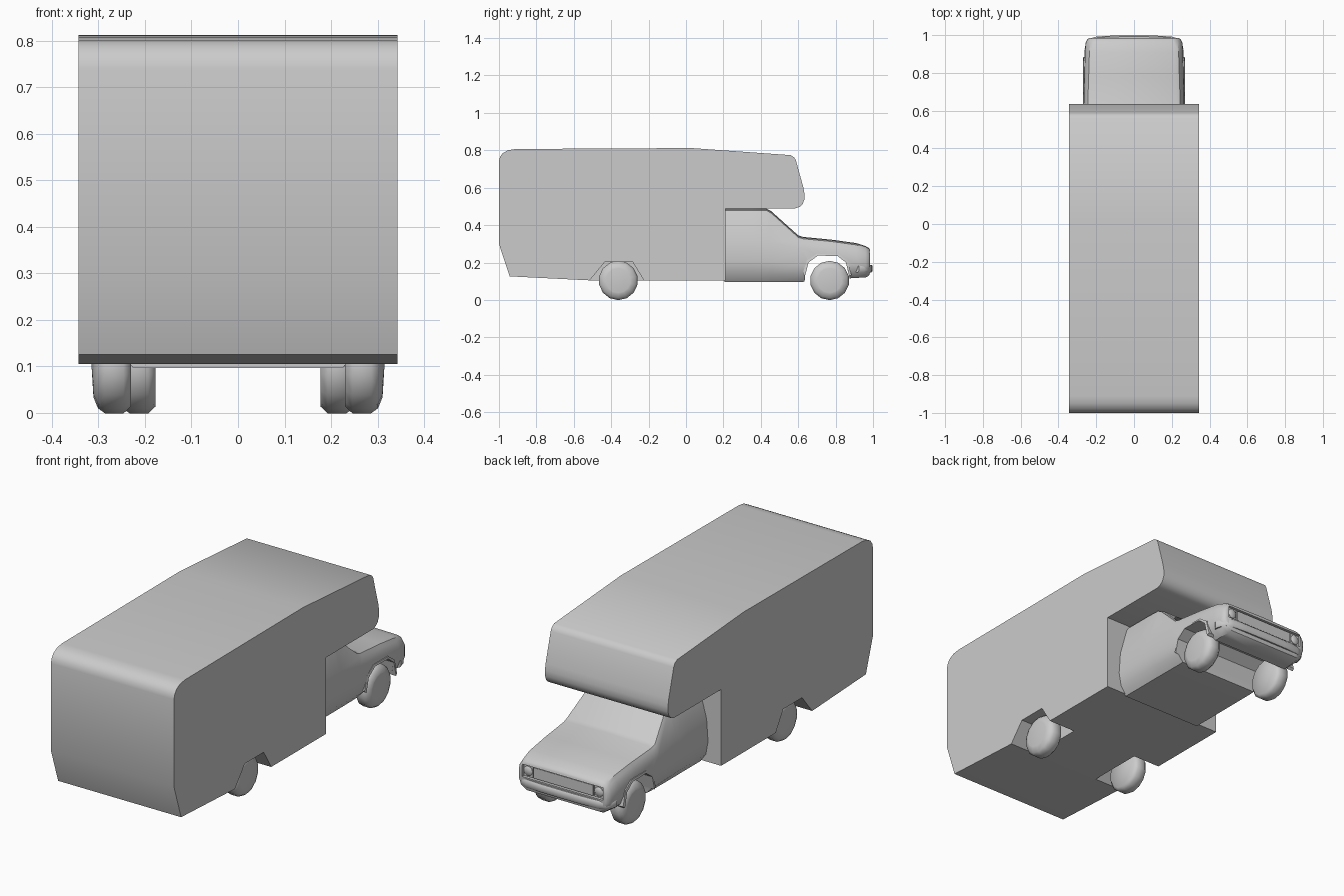
import bpy, bmesh, math
from mathutils import Matrix

if "Cube" in bpy.data.objects:
    bpy.data.objects.remove(bpy.data.objects["Cube"])


def finish(name, bm, angle=30, smooth=True):
    bmesh.ops.remove_doubles(bm, verts=bm.verts, dist=1e-5)
    bmesh.ops.recalc_face_normals(bm, faces=bm.faces)
    me = bpy.data.meshes.new(name)
    bm.to_mesh(me)
    bm.free()
    ob = bpy.data.objects.new(name, me)
    bpy.context.collection.objects.link(ob)
    if smooth:
        shade(ob, angle)
    return ob


def shade(ob, angle=30):
    bpy.ops.object.select_all(action='DESELECT')
    ob.select_set(True)
    bpy.context.view_layer.objects.active = ob
    bpy.ops.object.shade_smooth_by_angle(angle=math.radians(angle))


def loft(name, rings, angle=30, smooth=True):
    """Join rings of equal point count and cap both ends."""
    bm = bmesh.new()
    vs = [[bm.verts.new(p) for p in r] for r in rings]
    n = len(rings[0])
    for a, b in zip(vs, vs[1:]):
        for i in range(n):
            bm.faces.new((a[i], a[(i + 1) % n], b[(i + 1) % n], b[i]))
    bm.faces.new(vs[0])
    bm.faces.new(vs[-1])
    return finish(name, bm, angle, smooth)


def prism(name, prof, x0, x1, smooth=True):
    """Side profile (y, z) pushed across x."""
    return loft(name, [[(x, y, z) for y, z in prof] for x in (x0, x1)], 30, smooth)


def box(name, x0, x1, y0, y1, z0, z1):
    return prism(name, [(y0, z0), (y1, z0), (y1, z1), (y0, z1)], x0, x1, False)


def cut(ob, cutter):
    cutter.hide_render = True
    m = ob.modifiers.new("cut", 'BOOLEAN')
    m.object = cutter
    m.solver = 'EXACT'
    bpy.context.view_layer.objects.active = ob
    bpy.ops.object.modifier_apply(modifier=m.name)
    bpy.data.objects.remove(cutter)


def lathe_x(name, prof, seg, loc, side, angle=35):
    """Turn (radius, x) profile about the x axis."""
    bm = bmesh.new()
    vs = [bm.verts.new((x, 0, r)) for r, x in prof]
    es = [bm.edges.new(p) for p in zip(vs, vs[1:])]
    bmesh.ops.spin(bm, geom=vs + es, cent=(0, 0, 0), axis=(1, 0, 0),
                   angle=2 * math.pi, steps=seg)
    bmesh.ops.scale(bm, verts=bm.verts, vec=(side, 1, 1))
    bmesh.ops.translate(bm, verts=bm.verts, vec=loc)
    return finish(name, bm, angle)


# Living box with overhang above the cab
house = prism("camper_body", [
    (-1, .30), (-.943, .126), (-.52, .105), (.21, .105), (.21, .49), (.585, .49),
    (.607, .497), (.624, .513), (.633, .537), (.634, .565), (.628, .60),
    (.588, .745), (.579, .762), (.56, .774), (.03, .812), (-.91, .807),
    (-.95, .801), (-.98, .785), (-.995, .763), (-1, .74)], -.343, .343)
for s in (-1, 1):
    cut(house, prism("rear_arch_cutter", [(-.53, .09), (-.515, .105), (-.435, .202),
                                          (-.285, .202), (-.225, .105), (-.21, .09)],
                     s * .19, s * .40, False))
shade(house)


# Cab: cross-sections from rear wall to nose
def section(y, zb, w, zbelt, wb, wt, zt):
    h = zbelt - zb
    half = [(w - .045, zb), (w - .012, zb + h * .2), (w, zb + h * .5), (wb, zbelt),
            (wt, zt - .026), (wt - .010, zt - .010), (wt - .03, zt - .003)]
    pts = [(0, zb)] + half + [(0, zt)] + [(-x, z) for x, z in reversed(half)]
    return [(x, y, z) for x, z in pts]


cab = loft("cab", [section(*s) for s in [
    (.205, .096, .270, .32, .262, .222, .489),
    (.35, .096, .270, .32, .262, .222, .489),
    (.43, .096, .270, .315, .262, .220, .488),
    (.455, .096, .270, .31, .262, .221, .475),
    (.60, .096, .269, .28, .266, .256, .345),
    (.625, .097, .269, .28, .266, .255, .337),
    (.78, .108, .266, .270, .262, .250, .322),
    (.91, .118, .262, .255, .259, .246, .304),
    (.96, .120, .256, .24, .255, .242, .288),
    (.978, .130, .247, .235, .246, .236, .277),
    (.984, .145, .238, .230, .237, .230, .268)]], 35)

# Front wheel arches, open across under the bonnet
cut(cab, prism("front_arch_cutter", [(.63, .05), (.637, .13), (.655, .20), (.705, .237),
                                     (.81, .235), (.855, .20), (.875, .115), (.875, .05)],
               -.4, .4, False))
# Recess for grille and lamps
cut(cab, box("nose_cutter", -.225, .225, .968, 1.05, .195, .258))
shade(cab, 35)

# Raised lips around front arches
for s in (-1, 1):
    path = [(.637, .13), (.655, .20), (.705, .237), (.81, .235), (.855, .20), (.873, .125)]
    loft("front_arch_lip", [[(s * .235, y, z), (s * .271, y, z),
                             (s * .268, y + (y - .76) * .1, z + .010),
                             (s * .235, y + (y - .76) * .1, z + .010)] for y, z in path], 30)

# Grille and headlamps
box("grille", -.165, .165, .96, .978, .2, .253)
for s in (-1, 1):
    box("lamp_surround", s * .172, s * .222, .96, .974, .198, .255)
    lamp = lathe_x("headlamp", [(.024, -.01), (.024, .004), (.018, .009), (0, .011)],
                   16, (0, 0, 0), 1)
    lamp.data.transform(Matrix.Translation((s * .197, .972, .227)) @
                        Matrix.Rotation(math.pi / 2, 4, 'Z'))

# Wraparound front bumper
half = [(0, .998), (.12, .997), (.2, .992), (.238, .98), (.255, .955), (.262, .925)]
path = [(-x, y) for x, y in reversed(half[1:])] + half
loft("front_bumper", [[(x * .93, y - .028, .147), (x * .985, y - .006, .147),
                       (x, y, .156), (x, y, .180), (x * .985, y - .006, .188),
                       (x * .93, y - .028, .188)] for x, y in path], 40)

# Wheels with domed hubs
tyre = [(0, -.038), (.090, -.038), (.105, -.022), (.105, .018),
        (.094, .033), (.072, .042), (.066, .043), (0, .047)]
for s in (-1, 1):
    lathe_x("rear_wheel", tyre, 14, (s * .268, -.362, .104), s, 50)
    lathe_x("front_wheel", tyre, 14, (s * .215, .768, .104), s, 50)
